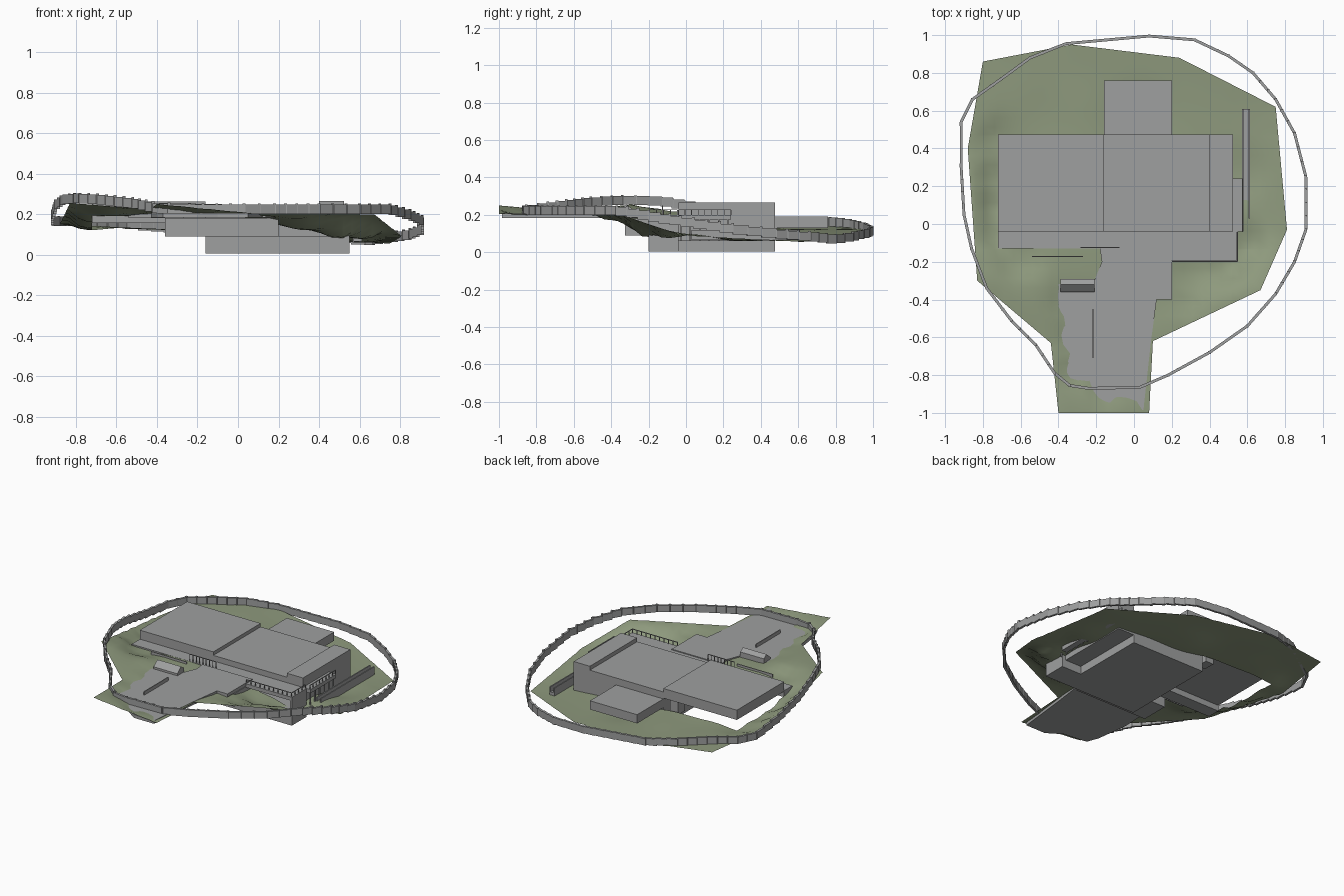
import bpy, bmesh
from mathutils import Vector

cube = bpy.data.objects.get("Cube")
if cube:
    bpy.data.objects.remove(cube, do_unlink=True)


def material(name, rgb):
    m = bpy.data.materials.new(name)
    m.use_nodes = True
    m.diffuse_color = (*rgb, 1)
    m.node_tree.nodes["Principled BSDF"].inputs["Base Color"].default_value = (*rgb, 1)
    return m


GREY = material("concrete grey", (0.345, 0.35, 0.35))
GREEN = material("grass green", (0.27, 0.32, 0.205))


def finish(name, bm, mat):
    mesh = bpy.data.meshes.new(name)
    bm.to_mesh(mesh)
    bm.free()
    mesh.materials.append(mat)
    obj = bpy.data.objects.new(name, mesh)
    bpy.context.collection.objects.link(obj)
    return obj


def add_box(bm, x, y, z):
    """Add an axis-aligned box given its three ranges."""
    v = bmesh.ops.create_cube(bm, size=1)["verts"]
    for p in v:
        p.co = Vector([(r[0] + r[1]) / 2 + c * (r[1] - r[0]) for r, c in zip((x, y, z), p.co)])


def box(name, x, y, z):
    bm = bmesh.new()
    add_box(bm, x, y, z)
    return finish(name, bm, GREY)


def prism(name, points, move):
    """Extrude a flat outline along a vector."""
    bm = bmesh.new()
    face = bm.faces.new([bm.verts.new(p) for p in points])
    ext = bmesh.ops.extrude_face_region(bm, geom=[face], use_keep_orig=True)["geom"]
    bmesh.ops.translate(bm, vec=move, verts=[g for g in ext if isinstance(g, bmesh.types.BMVert)])
    bmesh.ops.recalc_face_normals(bm, faces=bm.faces)
    return finish(name, bm, GREY)


def add_beam(bm, a, b, width, height):
    """Add a level beam from a to b, its underside at the points."""
    d = (b - a).to_2d().normalized()
    side = Vector((-d.y, d.x, 0)) * width / 2
    low = [bm.verts.new(p) for p in (a - side, b - side, b + side, a + side)]
    high = [bm.verts.new(v.co + Vector((0, 0, height))) for v in low]
    bm.faces.new(low[::-1])
    bm.faces.new(high)
    for i in range(4):
        j = (i + 1) % 4
        bm.faces.new((low[i], low[j], high[j], high[i]))


def railing(name, a, b, height=0.025, gap=0.035):
    a, b = Vector(a), Vector(b)
    bm = bmesh.new()
    up = Vector((0, 0, height))
    add_beam(bm, a + up, b + up, 0.005, 0.004)
    n = max(2, round((b - a).length / gap))
    for i in range(n + 1):
        p = a.lerp(b, i / n)
        add_box(bm, (p.x - .002, p.x + .002), (p.y - .002, p.y + .002), (p.z, p.z + height))
    return finish(name, bm, GREY)


# Terrain: outline cut into a fine grid and lifted by weighted heights
outline = [(-.8, .86, .14), (-.33, .95, .12), (.24, .88, .08), (.75, .62, .055),
           (.81, -.03, .09), (.67, -.35, .2), (.1, -.62, .205), (.08, -1, .203),
           (-.4, -1, .25), (-.44, -.63, .22), (-.83, -.3, .255), (-.88, .4, .15)]
inside = [(-.4, .6, .125), (.1, .6, .08), (.62, .3, .06), (.5, -.2, .08), (.35, -.25, .12),
          (.62, -.1, .075), (.3, -.4, .17), (.05, -.4, .19), (-.3, -.4, .19),
          (-.15, -.55, .192), (-.34, -.62, .193), (0, -.65, .193), (-.33, -.78, .193),
          (-.15, -.75, .192), (0, -.84, .193), (-.15, -.9, .194), (-.3, -.25, .2),
          (-.53, -.35, .23), (-.6, -.17, .19), (-.74, -.03, .16), (-.74, .1, .125),
          (-.74, .25, .12), (-.74, .45, .12)]
rim = [Vector(p) for p in outline]
samples = [a.lerp(b, t / 6) for a, b in zip(rim, rim[1:] + rim[:1]) for t in range(6)]
samples += [Vector(p) for p in inside]


def ground(x, y):
    total = weight = 0
    for p in samples:
        w = 1 / ((x - p.x) ** 2 + (y - p.y) ** 2 + 1e-3) ** 1.8
        total += w * p.z
        weight += w
    return total / weight


HOUSE_X, HOUSE_Y = (-.72, .52), (-.13, .475)
bm = bmesh.new()
bm.faces.new([bm.verts.new((x, y, 0)) for x, y, _ in outline][::-1])
steps = [i * .05 + .013 for i in range(-20, 20)]
for axis, edges in ((0, HOUSE_X), (1, HOUSE_Y)):
    for s in steps + list(edges):
        co, no = Vector(), Vector()
        co[axis], no[axis] = s, 1
        bmesh.ops.bisect_plane(bm, geom=bm.verts[:] + bm.edges[:] + bm.faces[:],
                               plane_co=co, plane_no=no)
hole = []
for f in bm.faces:
    c = f.calc_center_median()
    if HOUSE_X[0] < c.x < HOUSE_X[1] and HOUSE_Y[0] < c.y < HOUSE_Y[1]:
        hole.append(f)
bmesh.ops.delete(bm, geom=hole, context='FACES')
for v in bm.verts:
    v.co.z = ground(v.co.x, v.co.y)
bmesh.ops.recalc_face_normals(bm, faces=bm.faces)
if sum(f.normal.z for f in bm.faces) < 0:
    bmesh.ops.reverse_faces(bm, faces=bm.faces)
terrain = finish("terrain", bm, GREEN)
for p in terrain.data.polygons:
    p.use_smooth = True

# House volumes
box("left_wing", (-.72, -.16), (-.04, .475), (.195, .262))
box("main_block", (-.16, .4), (-.04, .475), (.005, .238))
box("right_strip", (.4, .523), (-.04, .475), (.06, .265))
box("rear_annex", (-.16, .2), (.475, .76), (.13, .19))
box("wing_support", (-.26, -.2), (.38, .46), (.1, .195))

# Terraces and lower storey
box("left_terrace", (-.72, -.16), (-.13, -.04), (.155, .2))
box("lower_storey", (-.16, .55), (-.2, -.04), (.005, .09))
box("front_terrace", (-.16, .55), (-.2, -.04), (.175, .2))
box("terrace_end_wall", (.535, .55), (-.2, -.04), (.09, .175))
box("garage", (-.36, .2), (-.325, -.13), (.09, .18))
box("side_balcony", (.523, .58), (-.04, .24), (.175, .2))
for i in range(6):
    y = -.03 + i * .05
    box(f"balcony_post_{i}", (.565, .573), (y, y + .008), (.06, .175))

# Driveway slab
drive = [(-.37, -.9), (-.2, -.92), (-.1, -.985), (.05, -.985), (.09, -.62), (.12, -.4),
         (.2, -.4), (.2, -.13), (-.18, -.13), (-.17, -.2), (-.21, -.3), (-.42, -.32),
         (-.43, -.6), (-.4, -.82)]
prism("driveway", [(x, y, .184) for x, y in drive], (0, 0, .022))

# Side channel: floor with two raised walls
box("channel_floor", (.573, .613), (.03, .61), (.065, .085))
for i, x in enumerate((.573, .605)):
    box(f"channel_wall_{i}", (x, x + .008), (.03, .61), (.085, .12))

# Small entrance hut and low garden walls
hut = [(-.36, .19), (-.29, .19), (-.29, .235), (-.32, .255), (-.36, .22)]
prism("entrance_hut", [(-.39, y, z) for y, z in hut], (.18, 0, 0))
box("drive_wall", (-.221, -.215), (-.71, -.45), (.2, .23))
box("garden_wall", (-.54, -.27), (-.175, -.169), (.18, .215))

# Railings
railing("left_railing", (-.28, -.125, .2), (-.08, -.125, .2), .045, .025)
railing("terrace_front_railing", (.2, -.195, .2), (.545, -.195, .2))
railing("terrace_right_railing", (.545, -.195, .2), (.545, -.045, .2))
railing("balcony_railing", (.575, -.04, .2), (.575, .24, .2))

# Perimeter fence: level panels stepping along the ring, with slim posts
ring = [(.08, .995, .09), (.32, .975, .08), (.5, .89, .06), (.63, .8, .045), (.75, .66, .06),
        (.85, .48, .075), (.91, .25, .1), (.91, -.03, .14), (.85, -.2, .17), (.75, -.37, .2),
        (.6, -.54, .2), (.4, -.68, .2), (.18, -.8, .2), (.03, -.865, .2), (-.24, -.87, .2),
        (-.34, -.855, .2), (-.42, -.79, .21), (-.52, -.64, .23), (-.65, -.51, .245),
        (-.78, -.34, .255), (-.86, -.13, .25), (-.9, .05, .22), (-.915, .3, .17),
        (-.915, .54, .14), (-.855, .66, .14), (-.7, .77, .14), (-.55, .88, .13), (-.36, .955, .11)]
ring = [Vector(p) for p in ring]
bm = bmesh.new()
for a, b in zip(ring, ring[1:] + ring[:1]):
    n = max(1, round((b - a).length / .07))
    for i in range(n):
        p, q = a.lerp(b, i / n), a.lerp(b, (i + 1) / n)
        level = (p.z + q.z) / 2
        p.z = q.z = level
        add_beam(bm, p, q, .015, .047)
        add_box(bm, (p.x - .007, p.x + .007), (p.y - .007, p.y + .007), (level, level + .051))
finish("perimeter_fence", bm, GREY)
